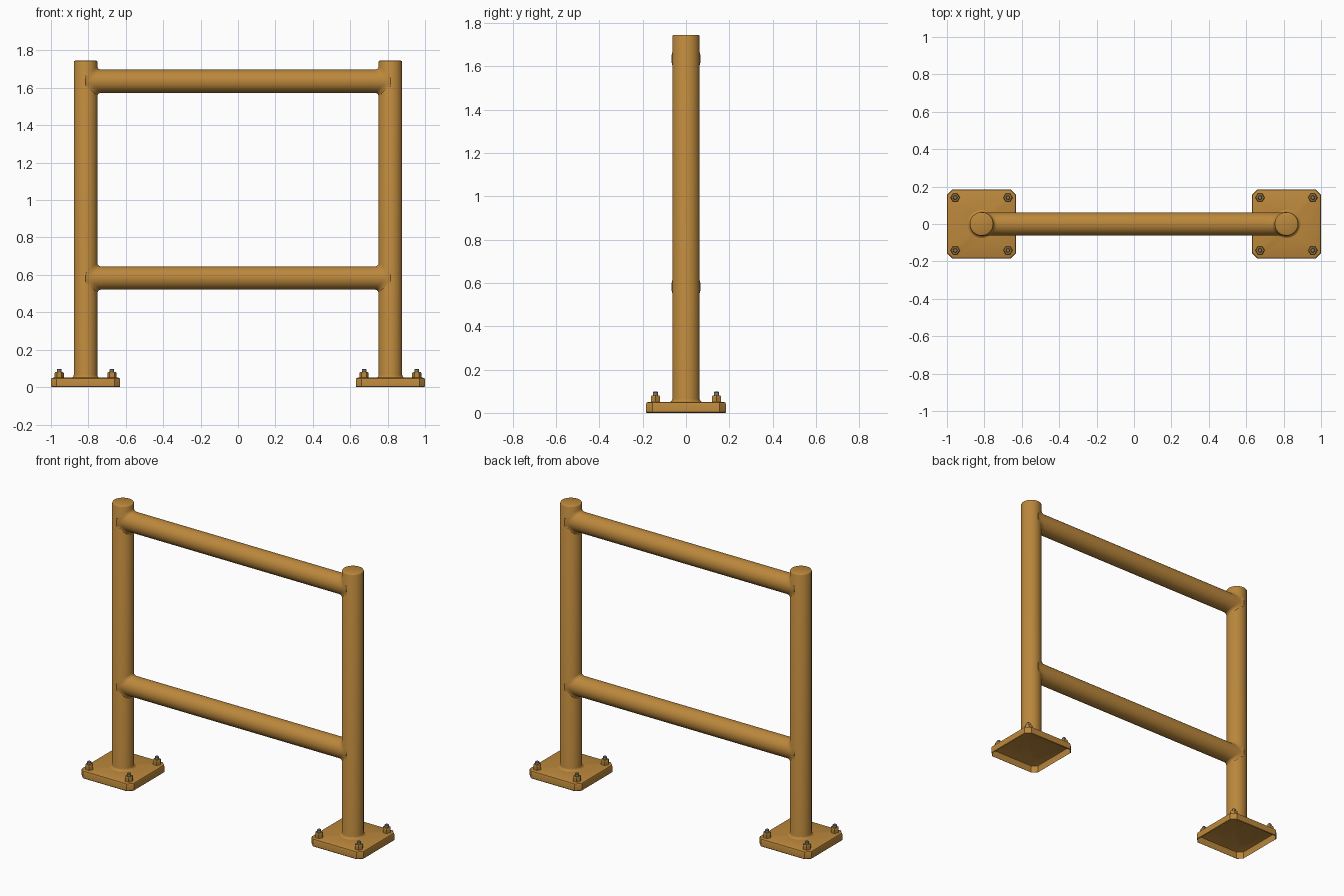
import bpy, bmesh, math

if "Cube" in bpy.data.objects:
    bpy.data.objects.remove(bpy.data.objects["Cube"])

R, RAIL_R = 0.063, 0.062      # post and rail radii
POST_X, TOP, PLATE_Z = 0.815, 1.745, 0.05
SEG = 40


def material(name, rgb):
    m = bpy.data.materials.new(name)
    m.diffuse_color = (*rgb, 1)
    m.use_nodes = True
    m.node_tree.nodes["Principled BSDF"].inputs["Base Color"].default_value = m.diffuse_color
    return m


paint = material("ochre paint", (0.50, 0.245, 0.045))
steel = material("grey steel", (0.21, 0.20, 0.18))


def finish(bm, name, mat, angle=35):
    bmesh.ops.recalc_face_normals(bm, faces=bm.faces)
    me = bpy.data.meshes.new(name)
    bm.to_mesh(me)
    bm.free()
    me.materials.append(mat)
    me.shade_smooth()
    me.set_sharp_from_angle(angle=math.radians(angle))
    ob = bpy.data.objects.new(name, me)
    bpy.context.collection.objects.link(ob)
    return ob


def skin(bm, rings, cap_end=False):
    """Join equal-length rings of points with quads; return the vertex rings."""
    vs = [[bm.verts.new(p) for p in ring] for ring in rings]
    n = len(vs[0])
    for a, b in zip(vs, vs[1:]):
        for i in range(n):
            j = (i + 1) % n
            bm.faces.new((a[i], a[j], b[j], b[i]))
    if cap_end:
        bm.faces.new(vs[-1])
    return vs


def circle(x, y, z, r, n=SEG):
    return [(x + r * math.cos(2 * math.pi * i / n),
             y + r * math.sin(2 * math.pi * i / n), z) for i in range(n)]


def plate_outline(cx, z, h, c):
    """Square with chamfered corners."""
    k = h - c
    return [(cx + x, y, z) for x, y in ((h, -k), (h, k), (k, h), (-k, h),
                                        (-h, k), (-h, -k), (-k, -h), (k, -h))]


def foot(side, cx):
    # hollow base plate, open underneath, with a hole below the post
    bm = bmesh.new()
    rings = [plate_outline(cx, z, h, c) for z, h, c in (
        (0, 0.181, 0.028), (0.004, 0.185, 0.03), (0.040, 0.185, 0.03),
        (0.047, 0.182, 0.029), (PLATE_Z, 0.175, 0.027))]
    rim = skin(bm, rings)[-1]
    hole = [bm.verts.new(p) for p in circle(cx, 0, PLATE_Z, R + 0.012)]
    loop = lambda v: [bm.edges.get((v[i], v[i - 1])) or bm.edges.new((v[i], v[i - 1]))
                      for i in range(len(v))]
    bmesh.ops.bridge_loops(bm, edges=loop(rim) + loop(hole))
    finish(bm, side + "_base_plate", paint)

    # post with a weld flare at the foot and a softened top edge
    bm = bmesh.new()
    skin(bm, [circle(cx, 0, z, r) for z, r in (
        (PLATE_Z, R + 0.012), (0.053, R + 0.006), (0.057, R + 0.002), (0.064, R),
        (TOP - 0.006, R), (TOP - 0.002, R - 0.002), (TOP, R - 0.006))], True)
    finish(bm, side + "_post", paint, 50)

    # four nuts with studs
    for i, (dx, dy) in enumerate(((1, 1), (-1, 1), (-1, -1), (1, -1))):
        x, y = cx + 0.141 * dx, 0.141 * dy
        bm = bmesh.new()
        skin(bm, [circle(x, y, z, r, 6) for z, r in (
            (PLATE_Z, 0.025), (0.075, 0.025), (0.08, 0.021))], True)
        finish(bm, f"{side}_nut_{i + 1}", paint, 25)
        bm = bmesh.new()
        skin(bm, [circle(x, y, z, r, 12) for z, r in (
            (0.078, 0.012), (0.095, 0.012), (0.098, 0.009))], True)
        finish(bm, f"{side}_stud_{i + 1}", steel)


def rail_ring(zc, sign, ex, flare, inside=False):
    """Rail section that follows the round post surface, flared by the weld."""
    pts = []
    for i in range(SEG):
        a = 2 * math.pi * i / SEG
        y = (RAIL_R + 0.3 * flare) * math.cos(a)
        z = zc + (RAIL_R + flare) * math.sin(a)
        off = math.sqrt(max(0, R * R - y * y)) + ex
        if inside:
            y, off = 0.85 * y, 0
        pts.append((sign * (POST_X - off), y, z))
    return pts


def rail(name, zc):
    f = 0.02
    steps = [(f * (1 - math.cos(t)), f * (1 - math.sin(t)))
             for t in (k * math.pi / 10 for k in range(6))]
    left = [rail_ring(zc, -1, 0, f, True)] + [rail_ring(zc, -1, *s) for s in steps]
    right = [rail_ring(zc, 1, *s) for s in steps[::-1]] + [rail_ring(zc, 1, 0, f, True)]
    # plain round sections between the two welded ends
    mid = [[(x, RAIL_R * math.cos(2 * math.pi * i / SEG),
             zc + RAIL_R * math.sin(2 * math.pi * i / SEG)) for i in range(SEG)]
           for x in (-0.70, 0.70)]
    bm = bmesh.new()
    skin(bm, left + mid + right)
    finish(bm, name, paint, 60)


for side, cx in (("left", -POST_X), ("right", POST_X)):
    foot(side, cx)
rail("top_rail", 1.635)
rail("lower_rail", 0.583)
